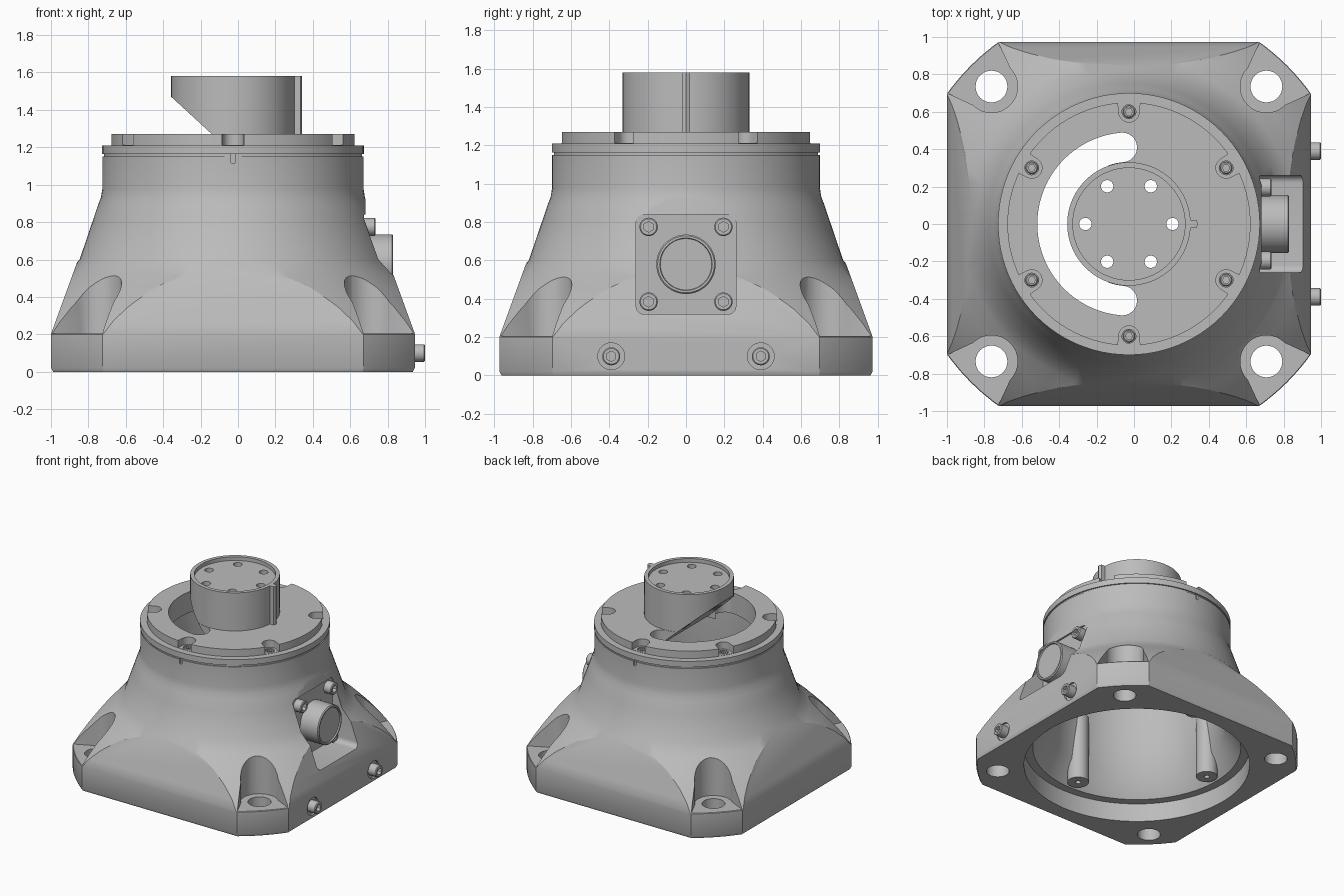
import bpy, bmesh
from math import pi, cos, sin, radians, sqrt
from mathutils import Matrix

if "Cube" in bpy.data.objects:
    bpy.data.objects.remove(bpy.data.objects["Cube"])

CX = -0.027                      # body axis
AXIS = Matrix.Translation((CX, 0, 0))

metal = bpy.data.materials.new("grey_metal")
metal.use_nodes = True
metal.diffuse_color = (0.5, 0.5, 0.5, 1)
metal.node_tree.nodes["Principled BSDF"].inputs["Base Color"].default_value = (0.5, 0.5, 0.5, 1)
parts = []


def solid(name, rings, matrix=AXIS):
    """Closed solid through a stack of rings with equal point counts."""
    bm = bmesh.new()
    loops = [[bm.verts.new(p) for p in ring] for ring in rings]
    n = len(loops[0])
    for a, b in zip(loops, loops[1:]):
        for i in range(n):
            j = (i + 1) % n
            bm.faces.new((a[i], a[j], b[j], b[i]))
    bm.faces.new(loops[0][::-1])
    bm.faces.new(loops[-1])
    bm.transform(matrix)
    bmesh.ops.recalc_face_normals(bm, faces=bm.faces)
    mesh = bpy.data.meshes.new(name)
    bm.to_mesh(mesh)
    bm.free()
    mesh.materials.append(metal)
    ob = bpy.data.objects.new(name, mesh)
    bpy.context.scene.collection.objects.link(ob)
    parts.append(ob)
    return ob


def lathe(name, profile, n=96, phase=0.0, matrix=AXIS):
    turn = [phase + 2 * pi * i / n for i in range(n)]
    return solid(name, [[(r * cos(t), r * sin(t), z) for t in turn] for r, z in profile], matrix)


def prism(name, pts, z0, z1, matrix=AXIS):
    return solid(name, [[(x, y, z) for x, y in pts] for z in (z0, z1)], matrix)


def arc(x, y, r, a0, a1, n=16):
    steps = [radians(a0 + (a1 - a0) * i / n) for i in range(n + 1)]
    return [(x + r * cos(t), y + r * sin(t)) for t in steps]


def open_slot(u, r, u_out, v_out, z0, z1, angle):
    """Round-ended slot that opens outward along the given angle."""
    pts = arc(u, 0, r, 90, 270) + [(u_out, -v_out), (u_out, v_out)]
    return prism("cutter", pts, z0, z1, AXIS @ Matrix.Rotation(radians(angle), 4, 'Z'))


def box(x0, x1, y0, y1, z0, z1):
    return prism("cutter", [(x0, y0), (x1, y0), (x1, y1), (x0, y1)], z0, z1)


def boolean(ob, cutters, operation='DIFFERENCE'):
    for c in cutters:
        m = ob.modifiers.new("cut", 'BOOLEAN')
        m.operation, m.solver, m.object = operation, 'EXACT', c
    bpy.context.view_layer.update()
    graph = bpy.context.evaluated_depsgraph_get()
    mesh = bpy.data.meshes.new_from_object(ob.evaluated_get(graph))
    ob.modifiers.clear()
    ob.data = mesh
    for c in cutters:
        parts.remove(c)
        bpy.data.objects.remove(c)


def facing_x(x, y, z):
    return Matrix.Translation((x, y, z)) @ Matrix.Rotation(pi / 2, 4, 'Y')


def at(radius, angle, z):
    t = radians(angle)
    return (CX + radius * cos(t), radius * sin(t), z)


CORNERS = (45, 135, 225, 315)
CORNER_R = 0.735 * sqrt(2)
COVER_SCREWS = range(30, 390, 60)

# Body: flared round casting trimmed by a tapering square, seal groove at the top
body = lathe("base_body", [(1.187, 0), (1.197, 0.02), (1.197, 0.2), (1.145, 0.27), (1.08, 0.345),
                           (0.975, 0.45), (0.886, 0.525), (0.82, 0.6), (0.752, 0.8), (0.722, 0.89),
                           (0.706, 0.93), (0.698, 0.98), (0.698, 1.15), (0.69, 1.15), (0.69, 1.164)])
square = lathe("cutter", [(r * sqrt(2), z) for r, z in
                          ((0.962, 0), (0.972, 0.02), (0.972, 0.205), (0.832, 0.59), (0.9, 0.75), (0.9, 1.3))],
               n=4, phase=pi / 4)
boolean(body, [square], 'INTERSECT')

# Inner cavity, corner pockets with bolt holes, connector recess, screw counterbores
cuts = [lathe("cutter", [(0.84, -0.1), (0.84, 0.15), (0.775, 0.15), (0.665, 0.32),
                         (0.63, 0.6), (0.60, 0.95), (0.60, 1.3)])]
for a in CORNERS:
    cuts.append(open_slot(CORNER_R, 0.14, 1.45, 0.29, 0.205, 0.9, a))
    cuts.append(lathe("cutter", [(0.085, -0.1), (0.085, 0.3)], 32,
                      matrix=Matrix.Translation(at(CORNER_R, a, 0))))
rounded = [p for sx, sy, a in ((1, 1, 0), (-1, 1, 90), (-1, -1, 180), (1, -1, 270))
           for p in arc(sx * 0.22, sy * 0.22, 0.04, a, a + 90, 6)]
cuts.append(prism("cutter", rounded, 0, 0.5, facing_x(0.668, 0, 0.58)))
cuts.append(box(0.709, 0.9, -0.26, 0.26, 0.75, 0.94))
for y in (-0.39, 0.39):
    cuts.append(lathe("cutter", [(0.07, 0), (0.07, 0.1)], 32, matrix=facing_x(0.93, y, 0.1)))
for y in (-0.7, 0.7):
    cuts.append(box(-0.011, 0.011, y - 0.02, y + 0.02, 1.115, 1.2))
boolean(body, cuts)

# Bosses inside the cavity
for name, a in (("back", 90), ("right", 180), ("front", 270)):
    lathe("inner_boss_" + name, [(0.02, 0.25), (0.02, 0.152), (0.08, 0.152), (0.08, 0.7)], 32,
          matrix=Matrix.Translation(at(0.68, a, 0)))

# Top cover and turret
cover = lathe("top_cover", [(0.595, 1.10), (0.595, 1.163), (0.70, 1.163), (0.70, 1.21),
                            (0.65, 1.21), (0.65, 1.27)])
turret = lathe("turret", [(0.33, 1.11), (0.33, 1.58), (0.30, 1.58), (0.30, 1.55)])


def under_turret():
    """Sloping wedge that undercuts the turret above the curved opening."""
    slope = [(-0.345, 1.484), (-0.33, 1.47), (0.105, 1.07), (-0.345, 1.07)]
    return solid("cutter", [[(x, y, z) for x, z in slope] for y in (-0.335, 0.335)])


def drill_holes():
    return [lathe("cutter", [(0.033, 1.0), (0.033, 1.7)], 24,
                  matrix=Matrix.Translation(at(0.233, a, 0))) for a in range(0, 360, 60)]


def polar(r, a):
    return r * cos(radians(a)), r * sin(radians(a))


crescent = (arc(0, 0, 0.49, 95, 265, 48) + arc(*polar(0.411, 265), 0.079, 265, 445)[1:-1]
            + arc(0, 0, 0.332, 265, 95, 48) + arc(*polar(0.411, 95), 0.079, -85, 95)[1:-1])
notches = []
for a in COVER_SCREWS:
    notches.append(open_slot(0.60, 0.055, 0.8, 0.07, 1.212, 1.4, a))
    notches.append(lathe("cutter", [(0.037, 1.18), (0.037, 1.25)], 32,
                         matrix=Matrix.Translation(at(0.60, a, 0))))
boolean(cover, [prism("cutter", crescent, 1.0, 1.4), under_turret()] + drill_holes() + notches)
boolean(turret, [under_turret()] + drill_holes())

# Alignment key on the turret
prism("turret_key", [(0.31, -0.022), (0.36, -0.022), (0.37, 0), (0.36, 0.022), (0.31, 0.022)], 1.25, 1.58)

# Round connector with a raised rim
lathe("connector", [(0.155, -0.01), (0.155, 0.155), (0.148, 0.162), (0.137, 0.162), (0.134, 0.152)], 48,
      matrix=facing_x(0.668, 0, 0.58))


def screw(name, r, height, matrix):
    """Cap screw with a hexagonal socket."""
    head = lathe(name, [(r, -0.01), (r, height - 0.006), (r - 0.006, height)], 32, matrix=matrix)
    boolean(head, [lathe("cutter", [(r * 0.58, height * 0.45), (r * 0.58, height + 0.1)], 6, matrix=matrix)])


for side, y in (("front", -1), ("back", 1)):
    screw("side_screw_" + side, 0.047, 0.07, facing_x(0.93, y * 0.39, 0.1))
    for level, z in (("lower", 0.385), ("upper", 0.775)):
        screw(f"connector_screw_{level}_{side}", 0.048, 0.067, facing_x(0.668, y * 0.195, z))
for i, a in enumerate(COVER_SCREWS):
    screw(f"cover_screw_{i + 1}", 0.033, 0.025, Matrix.Translation(at(0.60, a, 1.185)))

# Smooth shading with sharp edges kept
bpy.ops.object.select_all(action='DESELECT')
for ob in parts:
    ob.select_set(True)
bpy.context.view_layer.objects.active = body
bpy.ops.object.shade_smooth_by_angle(angle=radians(28))
